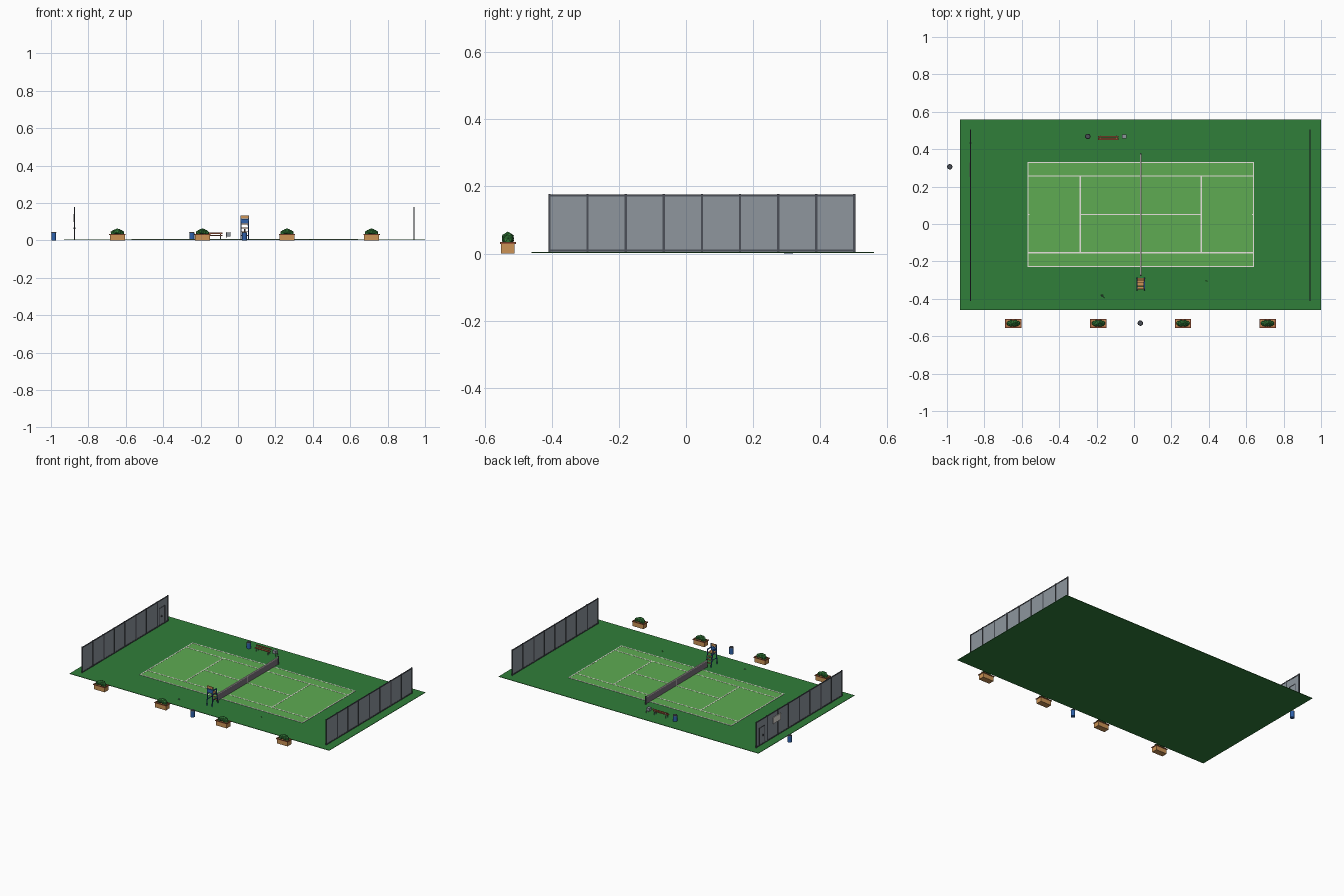
import bpy, bmesh, math, random
from mathutils import Vector, Matrix

cube = bpy.data.objects.get("Cube")
if cube:
    bpy.data.objects.remove(cube, do_unlink=True)
random.seed(4)


def material(name, r, g, b):
    """Flat material from 0-255 display values."""
    col = [(c / 255 / 12.92) if c < 11 else ((c / 255 + 0.055) / 1.055) ** 2.4 for c in (r, g, b)] + [1]
    m = bpy.data.materials.new(name)
    m.use_nodes = True
    m.diffuse_color = col
    m.node_tree.nodes["Principled BSDF"].inputs["Base Color"].default_value = col
    return m


GROUND = material("dark green ground", 48, 126, 58)
COURT = material("light green court", 94, 171, 82)
WHITE = material("white paint", 238, 234, 228)
PANEL = material("fence grey", 142, 150, 158)
FRAME = material("dark metal", 76, 80, 88)
WOOD = material("wood", 204, 148, 86)
BENCH = material("red brown wood", 160, 88, 58)
LEAF = material("leaf green", 52, 126, 58)
BLUE = material("blue", 46, 98, 172)
NET = material("net grey", 122, 114, 124)


class Part:
    """Collects simple solids into one object."""

    def __init__(self, name, mat):
        self.name, self.mat, self.bm = name, mat, bmesh.new()

    def box(self, x0, x1, y0, y1, z0, z1):
        m = Matrix.Translation(((x0 + x1) / 2, (y0 + y1) / 2, (z0 + z1) / 2))
        m = m @ Matrix.Diagonal((x1 - x0, y1 - y0, z1 - z0, 1))
        bmesh.ops.create_cube(self.bm, size=1, matrix=m)
        return self

    def rod(self, a, b, r, sides=6, r2=None):
        a, b = Vector(a), Vector(b)
        d = b - a
        m = Matrix.Translation((a + b) / 2) @ d.to_track_quat("Z", "Y").to_matrix().to_4x4()
        bmesh.ops.create_cone(self.bm, cap_ends=True, segments=sides, radius1=r,
                              radius2=r if r2 is None else r2, depth=d.length, matrix=m)
        return self

    def blob(self, centre, size):
        m = Matrix.Translation(centre) @ Matrix.Rotation(random.random() * 3, 4, "Z")
        bmesh.ops.create_icosphere(self.bm, subdivisions=1, radius=size, matrix=m)
        return self

    def done(self):
        mesh = bpy.data.meshes.new(self.name)
        self.bm.to_mesh(mesh)
        self.bm.free()
        mesh.materials.append(self.mat)
        ob = bpy.data.objects.new(self.name, mesh)
        bpy.context.scene.collection.objects.link(ob)
        return ob


# Ground and playing surface
CX, CY, TOP = 0.036, 0.051, 0.005
Part("ground", GROUND).box(-0.93, 1, -0.46, 0.56, 0.002, TOP).done()
HX, HY = 0.603, 0.278
Part("court", COURT).box(CX - HX, CX + HX, CY - HY, CY + HY, TOP - 0.001, TOP + 0.001).done()

# Painted lines
lines = Part("court_lines", WHITE)
LW, Z0, Z1 = 0.0033, TOP, TOP + 0.0018


def line(x0, x1, y0, y1):
    lines.box(CX + x0 - LW, CX + x1 + LW, CY + y0 - LW, CY + y1 + LW, Z0, Z1)


SY, SX = 0.205, 0.324
for s in (-1, 1):
    line(-HX, HX, s * HY, s * HY)
    line(-HX, HX, s * SY, s * SY)
    line(s * HX, s * HX, -HY, HY)
    line(s * SX, s * SX, -SY, SY)
    line(s * (HX - 0.006), s * (HX - 0.006), 0, 0)
line(-SX, SX, 0, 0)
lines.done()

# Net with cap band, centre strap and posts
N0, N1 = -0.275, 0.375
Part("net", NET).box(CX - 0.001, CX + 0.001, N0, N1, TOP + 0.002, 0.05).done()
band = Part("net_band", WHITE).box(CX - 0.003, CX + 0.003, N0, N1, 0.049, 0.055)
band.box(CX - 0.002, CX + 0.002, CY - 0.002, CY + 0.002, TOP, 0.05).done()
posts = Part("net_posts", FRAME)
for y in (N0, N1):
    posts.rod((CX, y, TOP), (CX, y, 0.06), 0.004, 8)
posts.done()

# End fences
F0, F1, FH, BAYS = -0.407, 0.502, 0.176, 8
for side, x in (("right", -0.874), ("left", 0.941)):
    Part(side + "_fence_panel", PANEL).box(x - 0.001, x + 0.001, F0, F1, TOP, FH - 0.002).done()
    f = Part(side + "_fence_frame", FRAME)
    for i in range(BAYS + 1):
        y = F0 + (F1 - F0) * i / BAYS
        f.box(x - 0.0035, x + 0.0035, y - 0.0035, y + 0.0035, TOP, FH + 0.002)
    for z in (0.009, FH - 0.003):
        f.box(x - 0.003, x + 0.003, F0, F1, z - 0.003, z + 0.003)
    if side == "right":
        # Gate in the last bay
        for y in (0.415, 0.47):
            f.box(x - 0.003, x + 0.003, y - 0.002, y + 0.002, TOP, 0.125)
        f.box(x - 0.003, x + 0.003, 0.415, 0.47, 0.121, 0.125)
        f.box(x - 0.006, x + 0.006, 0.43, 0.436, 0.06, 0.07)
    f.done()

# Sign on the outside of the gate fence
Part("fence_sign", WHITE).box(-0.880, -0.8765, 0.25, 0.33, 0.1, 0.142).done()

# Planters with shrubs
for i, x in enumerate((-0.645, -0.19, 0.262, 0.714)):
    y, n = -0.531, str(i + 1)
    Part("planter_" + n, WOOD).box(x - 0.04, x + 0.04, y - 0.02, y + 0.02, 0, 0.03).done()
    rim = Part("planter_rim_" + n, BENCH)
    for s in (-1, 1):
        rim.box(x - 0.044, x + 0.044, y + s * 0.021 - 0.003, y + s * 0.021 + 0.003, 0.029, 0.034)
        rim.box(x + s * 0.041 - 0.003, x + s * 0.041 + 0.003, y - 0.02, y + 0.02, 0.029, 0.034)
    rim.done()
    # Each shrub is a few overlapping clumps
    shrub = Part("shrub_" + n, LEAF)
    for k in (-1, 0, 1):
        shrub.blob((x + k * 0.022, y, 0.047 - abs(k) * 0.007), 0.0185 - abs(k) * 0.003)
    for s in (-1, 1):
        shrub.blob((x + s * 0.011, y + s * 0.005, 0.047), 0.0145)
        shrub.blob((x + s * 0.011, y - s * 0.007, 0.042), 0.0125)
    shrub.done()

# Litter bins
for i, (x, y, z) in enumerate(((-0.985, 0.306, 0), (-0.247, 0.468, TOP), (0.034, -0.53, 0))):
    n = str(i + 1)
    Part("bin_" + n, BLUE).rod((x, y, z), (x, y, 0.041), 0.0135, 14).done()
    Part("bin_lid_" + n, FRAME).rod((x, y, 0.0405), (x, y, 0.046), 0.0145, 14, 0.012).done()

# Umpire chair facing the net
UY = -0.325
legs = Part("umpire_chair_frame", BLUE)
for s in (-1, 1):
    x = CX + s * 0.019
    legs.rod((x, UY + 0.036, TOP), (x, UY + 0.016, 0.088), 0.0032)
    legs.rod((x, UY - 0.028, TOP), (x, UY - 0.020, 0.134), 0.0032)
    legs.box(x - 0.003, x + 0.003, UY - 0.024, UY + 0.018, 0.106, 0.111)
    legs.rod((x, UY + 0.016, 0.085), (x, UY + 0.016, 0.108), 0.0032)
    legs.box(x - 0.003, x + 0.003, UY - 0.024, UY + 0.018, 0.08, 0.086)
    legs.rod((x, UY - 0.026, 0.045), (x, UY + 0.026, 0.045), 0.0025)
legs.box(CX - 0.019, CX + 0.019, UY - 0.025, UY - 0.020, 0.09, 0.114)
legs.done()
seat = Part("umpire_chair_slats", WOOD)
for k in range(3):
    y = UY - 0.020 + k * 0.0125
    seat.box(CX - 0.02, CX + 0.02, y, y + 0.011, 0.086, 0.09)
seat.box(CX - 0.021, CX + 0.021, UY - 0.026, UY - 0.020, 0.118, 0.134)
for k, z in enumerate((0.025, 0.045, 0.065)):
    y = UY + 0.030 - k * 0.005
    seat.box(CX - 0.019, CX + 0.019, y - 0.005, y + 0.005, z, z + 0.004)
seat.done()

# Player bench with a low back
slats, frame = Part("bench_slats", BENCH), Part("bench_frame", PANEL)
for k in range(3):
    y = 0.448 + k * 0.007
    slats.box(-0.192, -0.082, y, y + 0.006, 0.025, 0.029)
slats.box(-0.192, -0.082, 0.467, 0.471, 0.034, 0.043)
for x in (-0.18, -0.094):
    frame.box(x - 0.002, x + 0.002, 0.449, 0.453, TOP, 0.025)
    frame.box(x - 0.002, x + 0.002, 0.470, 0.473, TOP, 0.042)
    frame.box(x - 0.002, x + 0.002, 0.449, 0.473, 0.021, 0.025)
slats.done()
frame.done()

# Ball basket on legs
bx, by = -0.052, 0.468
Part("ball_basket", PANEL).box(bx - 0.012, bx + 0.012, by - 0.011, by + 0.011, 0.022, 0.042).done()
stand = Part("ball_basket_legs", PANEL)
for sx in (-1, 1):
    for sy in (-1, 1):
        stand.rod((bx + sx * 0.012, by + sy * 0.011, TOP), (bx + sx * 0.011, by + sy * 0.01, 0.044), 0.001)
stand.done()

# Racket left on the ground, and loose balls
racket = Part("racket", FRAME)
centre, z = Vector((-0.171, -0.382, 0)), TOP + 0.001
ring = [centre + Vector((math.cos(a) * 0.005, math.sin(a) * 0.005, z))
        for a in (i * math.tau / 10 for i in range(10))]
for a, b in zip(ring, ring[1:] + ring[:1]):
    racket.rod(a, b, 0.0007, 4)
racket.rod((-0.167, -0.386, z), (-0.158, -0.395, z), 0.001, 5).done()
balls = Part("loose_balls", COURT)
for x, y in ((0.385, -0.303), (0.392, -0.307)):
    balls.blob((x, y, TOP + 0.002), 0.002)
balls.done()
